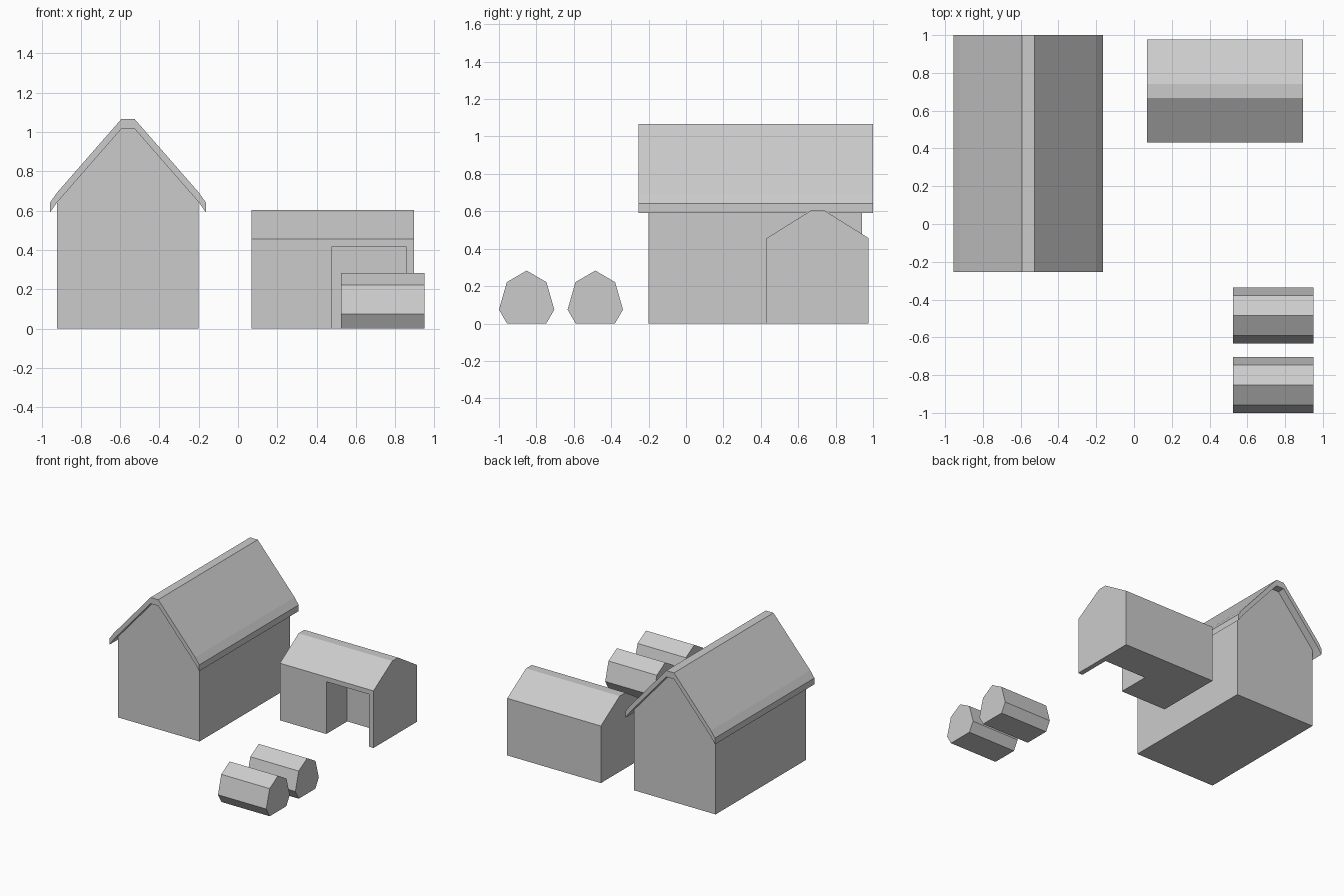
import bpy
import bmesh
from mathutils import Vector

cube = bpy.data.objects.get("Cube")
if cube:
    bpy.data.objects.remove(cube, do_unlink=True)

GREY = (0.6, 0.6, 0.6, 1.0)
grey = bpy.data.materials.new("plain_grey")
grey.use_nodes = True
grey.diffuse_color = GREY
grey.node_tree.nodes["Principled BSDF"].inputs["Base Color"].default_value = GREY


def mirrored(half):
    """Close a half outline into a symmetric one about zero."""
    return half + [(-a, z) for a, z in reversed(half) if a != 0]


def prism(name, outline, axis, centre, start, end):
    """Extrude an (across, height) outline along the x or y axis."""
    def place(a, z, along):
        return (along, centre + a, z) if axis == "x" else (centre + a, along, z)

    bm = bmesh.new()
    face = bm.faces.new([bm.verts.new(place(a, z, start)) for a, z in outline])
    result = bmesh.ops.extrude_face_region(bm, geom=[face], use_keep_orig=True)
    moved = [v for v in result["geom"] if isinstance(v, bmesh.types.BMVert)]
    step = Vector(place(0, 0, end)) - Vector(place(0, 0, start))
    bmesh.ops.translate(bm, verts=moved, vec=step)
    bmesh.ops.recalc_face_normals(bm, faces=bm.faces[:])
    mesh = bpy.data.meshes.new(name)
    bm.to_mesh(mesh)
    bm.free()
    mesh.materials.append(grey)
    obj = bpy.data.objects.new(name, mesh)
    bpy.context.collection.objects.link(obj)
    return obj


# Large house: gabled walls under a thin overhanging roof
HOUSE_X = -0.56
THICK = 0.05
ridge, knee, eave = (0.034, 1.016), (0.36, 0.643), (0.396, 0.592)
prism("house_walls", mirrored([(0.36, 0), knee, ridge]), "y", HOUSE_X, -0.2, 0.94)

under = [eave, knee, ridge]
under += [(-a, z) for a, z in reversed(under)]
over = [(a, z + THICK) for a, z in reversed(under)]
prism("house_roof", under + over, "y", HOUSE_X, -0.255, 1.0)

# Small barn with a doorway recess in its front
barn = prism("barn", mirrored([(0.273, 0), (0.273, 0.456), (0.036, 0.604)]),
             "x", 0.704, 0.068, 0.895)
cutter = prism("recess_cutter", mirrored([(0.189, -0.1), (0.189, 0.418)]),
               "y", 0.667, 0.3, 0.695)
cutter.hide_render = True
cut = barn.modifiers.new("recess", "BOOLEAN")
cut.operation = "DIFFERENCE"
cut.solver = "EXACT"
cut.object = cutter
bpy.context.view_layer.objects.active = barn
bpy.ops.object.modifier_apply(modifier=cut.name)
bpy.data.objects.remove(cutter, do_unlink=True)

# Two seven-sided bales lying in front of the barn
bale = mirrored([(0.105, 0), (0.148, 0.074), (0.106, 0.221), (0, 0.283)])
for name, y in (("front_bale", -0.852), ("rear_bale", -0.485)):
    prism(name, bale, "x", y, 0.523, 0.95)
